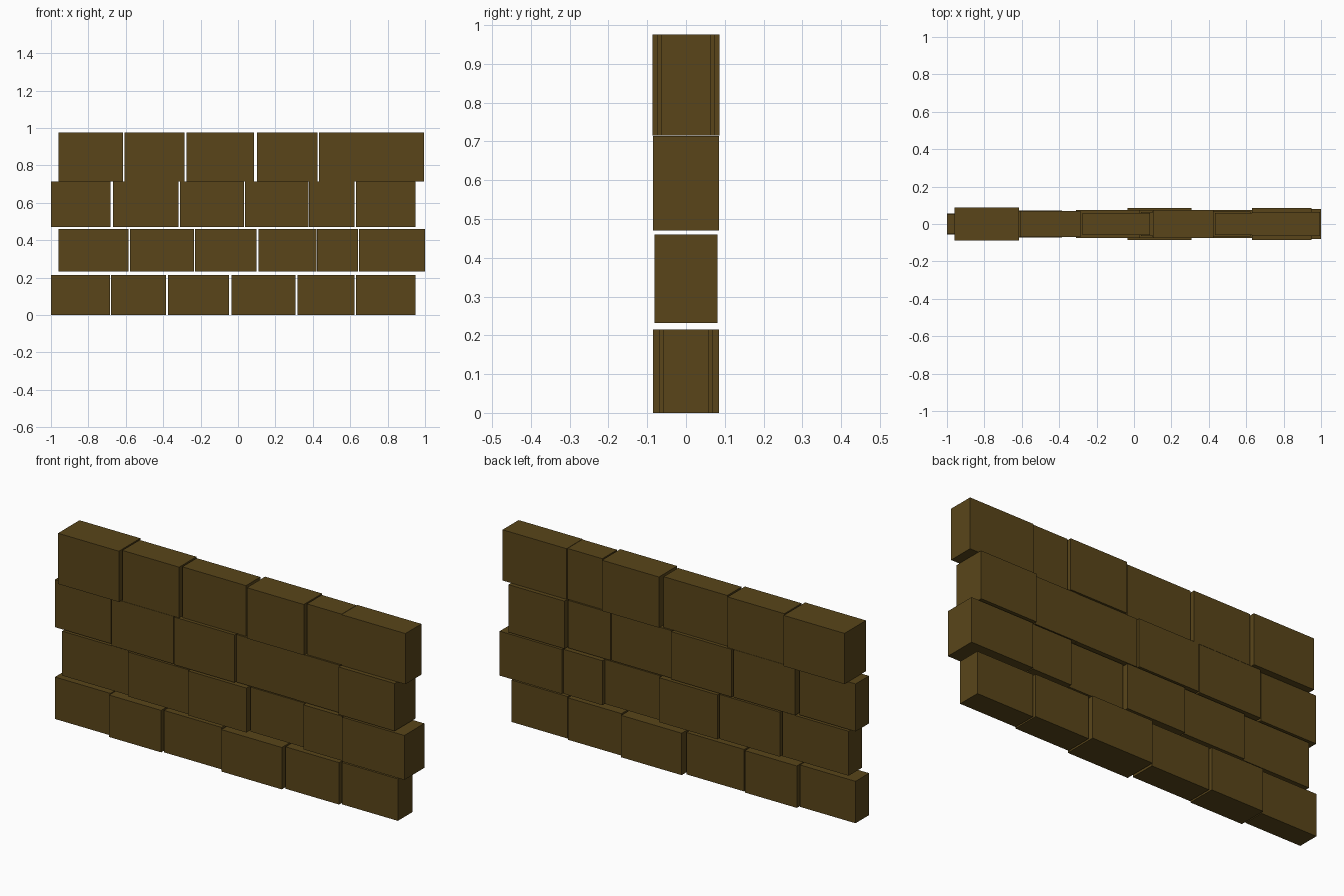
import bpy

mat = bpy.data.materials.new("brown_stone")
mat.diffuse_color = (0.1, 0.06, 0.01, 1)


def block(name, x0, x1, half_depth, z0, z1):
    bpy.ops.mesh.primitive_cube_add(size=1, location=((x0 + x1) / 2, 0, (z0 + z1) / 2))
    ob = bpy.context.object
    ob.name = name
    ob.scale = (x1 - x0, 2 * half_depth, z1 - z0)
    bpy.ops.object.transform_apply(location=False, rotation=False, scale=True)
    ob.data.materials.append(mat)


# Courses of the wall: bottom, top, then (left, right, half depth) per block
courses = [
    (0.0, 0.215, [(-1.0, -0.685, .055), (-.68, -.385, .073), (-.375, -.048, .065),
                  (-.035, .308, .085), (.318, .622, .069), (.63, .948, .059)]),
    (0.232, 0.46, [(-.96, -.585, .053), (-.578, -.236, .065), (-.23, .1, .075),
                   (.11, .42, .055), (.422, .642, .074), (.648, 1.0, .081)]),
    (0.47, 0.714, [(-1.0, -.682, .054), (-.668, -.318, .07), (-.31, .032, .074),
                   (.038, .378, .065), (.38, .622, .067), (.63, .948, .085)]),
    (0.715, 0.975, [(-.96, -.615, .087), (-.607, -.285, .07), (-.275, .086, .058),
                    (.102, .425, .074), (.433, .63, .06), (.632, .995, .065)]),
]

for row, (z0, z1, blocks) in enumerate(courses, 1):
    for i, (x0, x1, d) in enumerate(blocks, 1):
        block(f"wall_block_row{row}_{i}", x0, x1, d, z0, z1)
